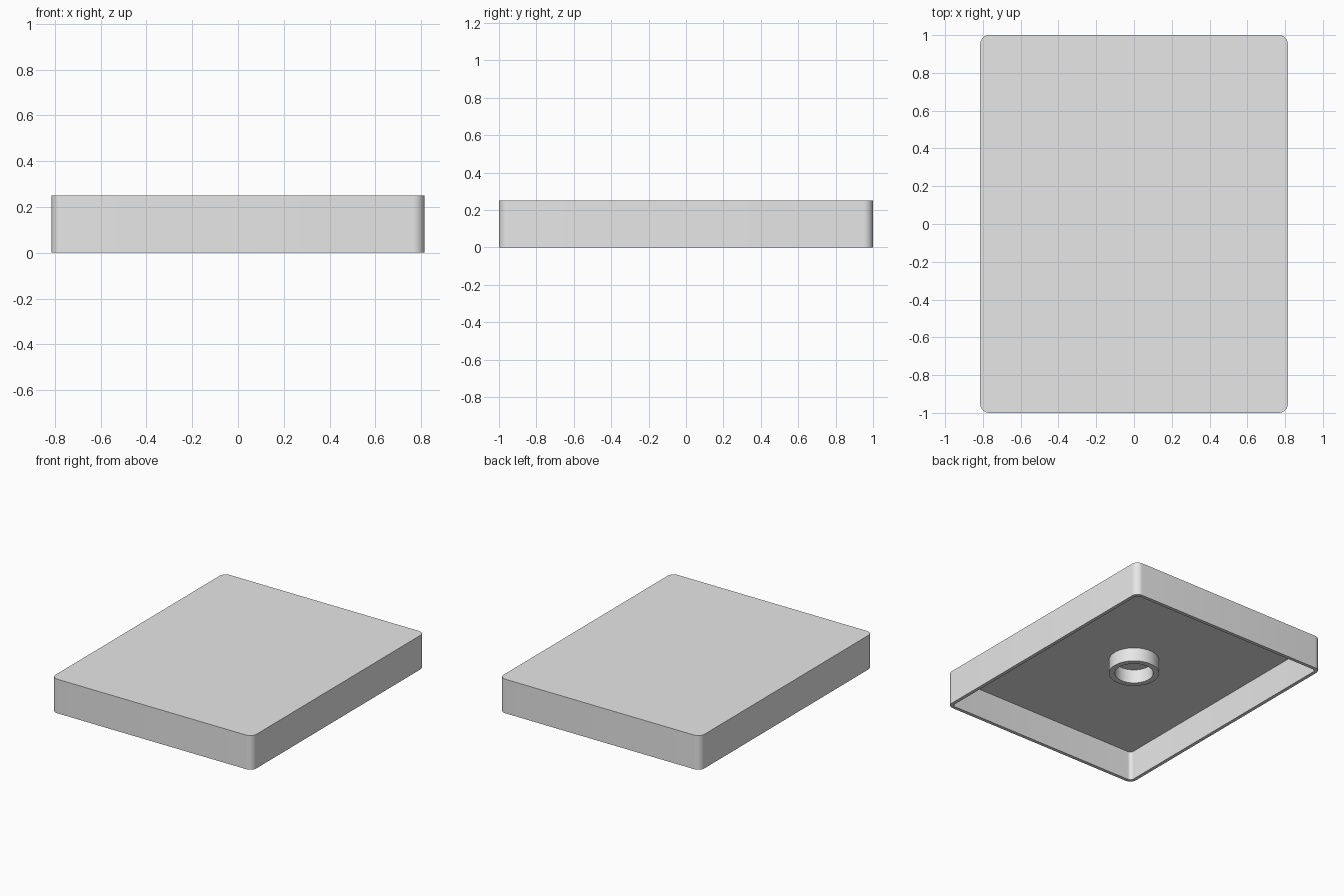
import bpy
import bmesh
from math import radians, cos, sin, pi

old = bpy.data.objects.get("Cube")
if old:
    bpy.data.objects.remove(old, do_unlink=True)

WIDTH, LENGTH, HEIGHT = 1.63, 2.0, 0.25
WALL, CEILING = 0.025, 0.217
CORNER = 0.05

grey = bpy.data.materials.new("plain grey")
grey.use_nodes = True
grey.diffuse_color = (0.8, 0.8, 0.8, 1)
grey.node_tree.nodes["Principled BSDF"].inputs["Base Color"].default_value = (0.8, 0.8, 0.8, 1)


def rounded_loop(bm, inset, z, steps=10):
    """Rounded rectangle of vertices, inset from the outer outline."""
    r = CORNER - inset
    cx, cy = WIDTH / 2 - CORNER, LENGTH / 2 - CORNER
    loop = []
    for quarter, (sx, sy) in enumerate([(1, 1), (-1, 1), (-1, -1), (1, -1)]):
        for i in range(steps + 1):
            a = (quarter + i / steps) * pi / 2
            loop.append(bm.verts.new((sx * cx + r * cos(a), sy * cy + r * sin(a), z)))
    return loop


def circle_loop(bm, r, z, steps=64):
    return [bm.verts.new((r * cos(2 * pi * i / steps), r * sin(2 * pi * i / steps), z))
            for i in range(steps)]


def bridge(bm, a, b):
    for i in range(len(a)):
        j = (i + 1) % len(a)
        bm.faces.new((a[i], a[j], b[j], b[i]))


def finish(bm, name):
    bmesh.ops.recalc_face_normals(bm, faces=bm.faces)
    mesh = bpy.data.meshes.new(name)
    bm.to_mesh(mesh)
    bm.free()
    mesh.materials.append(grey)
    obj = bpy.data.objects.new(name, mesh)
    bpy.context.collection.objects.link(obj)
    bpy.ops.object.select_all(action="DESELECT")
    obj.select_set(True)
    bpy.context.view_layer.objects.active = obj
    bpy.ops.object.shade_smooth_by_angle(angle=radians(30))


# Hollow tray-shaped cover, open underneath
bm = bmesh.new()
loops = [rounded_loop(bm, 0, HEIGHT), rounded_loop(bm, 0, 0),
         rounded_loop(bm, WALL, 0), rounded_loop(bm, WALL, CEILING)]
for upper, lower in zip(loops, loops[1:]):
    bridge(bm, upper, lower)
bm.faces.new(loops[0])
bm.faces.new(loops[-1])
finish(bm, "cover_shell")

# Round socket hanging from the ceiling
bm = bmesh.new()
SOCKET_BOTTOM, OUTER, INNER = 0.115, 0.17, 0.13
loops = [circle_loop(bm, OUTER, CEILING), circle_loop(bm, OUTER, SOCKET_BOTTOM),
         circle_loop(bm, INNER, SOCKET_BOTTOM), circle_loop(bm, INNER, CEILING)]
for a, b in zip(loops, loops[1:] + loops[:1]):
    bridge(bm, a, b)
finish(bm, "socket_ring")
